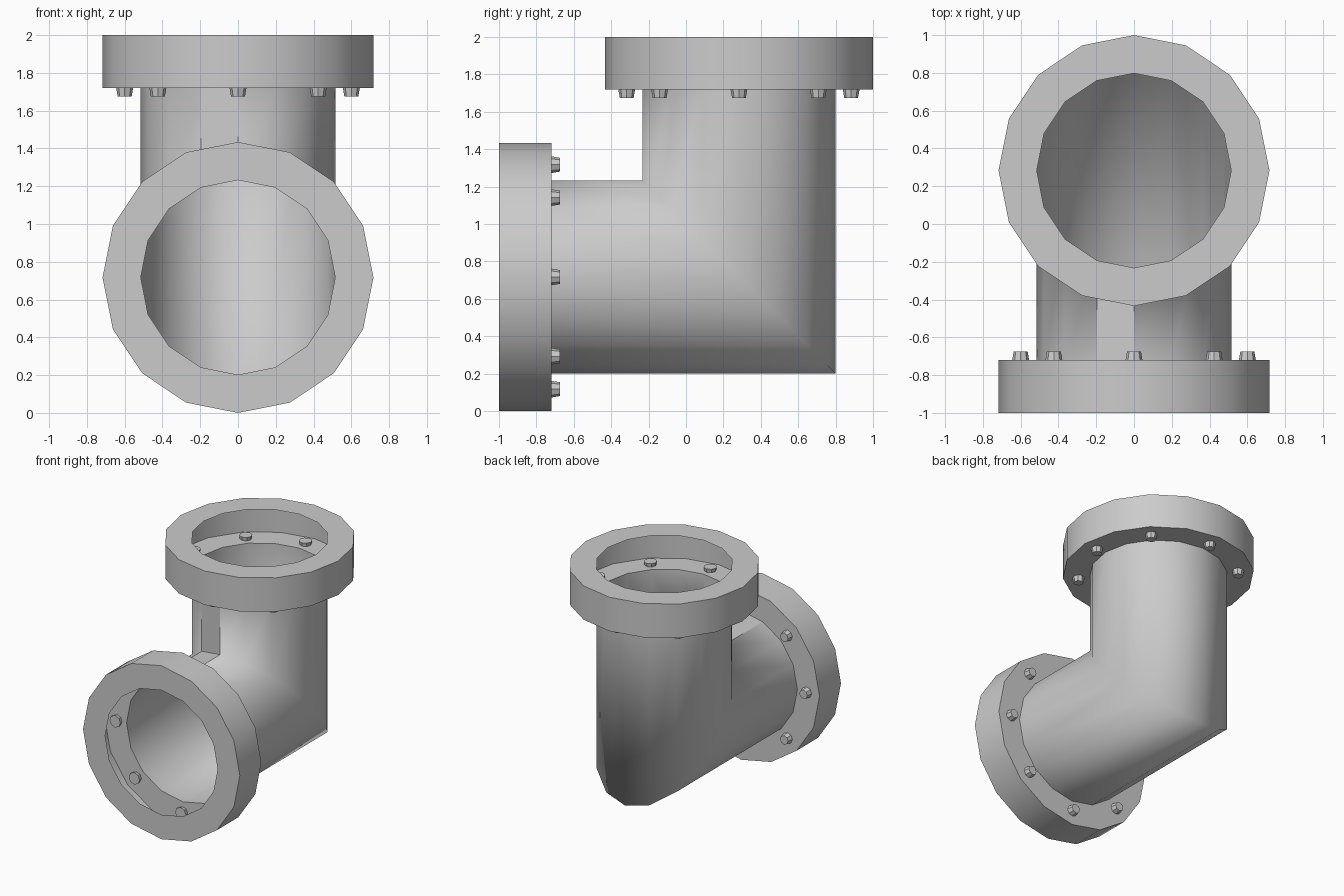
import bpy, bmesh, math
from mathutils import Vector

if "Cube" in bpy.data.objects:
    bpy.data.objects.remove(bpy.data.objects["Cube"])

SIDES = 16
R_FLANGE, R_PIPE, R_BOLTS = 0.717, 0.515, 0.6
AXIS_Z = 0.717      # height of the horizontal leg's axis
AXIS_Y = 0.283      # y of the vertical leg's axis
DEPTH = 0.28        # flange depth


def front(x, u, d):
    """Point on the horizontal leg, d inward from the front opening."""
    return Vector((x, -1 + d, AXIS_Z + u))


def top(x, u, d):
    """Point on the vertical leg, d down from the top opening."""
    return Vector((x, AXIS_Y - u, 2 - d))


def miter(x, u, d):
    """Point on the 45 degree joint between the legs."""
    return Vector((x, AXIS_Y - u, AXIS_Z + u))


def ring(place, r, d, n=SIDES, cx=0, cu=0):
    return [place(cx + r * math.sin(2 * math.pi * i / n),
                  cu + r * math.cos(2 * math.pi * i / n), d) for i in range(n)]


def skin(bm, rings, caps=False):
    """Bridge successive rings with quads."""
    loops = [[bm.verts.new(p) for p in r] for r in rings]
    n = len(loops[0])
    for a, b in zip(loops, loops[1:]):
        for i in range(n):
            j = (i + 1) % n
            bm.faces.new((a[i], a[j], b[j], b[i]))
    if caps:
        bm.faces.new(loops[0])
        bm.faces.new(loops[-1])


def finish(bm, name, angle):
    bmesh.ops.recalc_face_normals(bm, faces=bm.faces[:])
    me = bpy.data.meshes.new(name)
    bm.to_mesh(me)
    bm.free()
    ob = bpy.data.objects.new(name, me)
    bpy.context.collection.objects.link(ob)
    bpy.ops.object.select_all(action='DESELECT')
    ob.select_set(True)
    bpy.context.view_layer.objects.active = ob
    if angle is None:
        bpy.ops.object.shade_smooth()
    else:
        bpy.ops.object.shade_smooth_by_angle(angle=math.radians(angle))
    return ob


# Mitred elbow pipe, open at both ends
bm = bmesh.new()
skin(bm, [ring(front, R_PIPE, DEPTH), ring(miter, R_PIPE, 0), ring(top, R_PIPE, DEPTH)])
pipe = finish(bm, "elbow_pipe", None)

# One flat strip along the inside of the bend
for p in pipe.data.polygons:
    if -0.15 < p.center.x < 0 and p.center.y < -0.15 and p.center.z > 1.15:
        p.use_smooth = False

for name, place in (("front", front), ("top", top)):
    # Hollow flange: face ring, outer wall, back ring
    bm = bmesh.new()
    skin(bm, [ring(place, R_PIPE, 0), ring(place, R_FLANGE, 0),
              ring(place, R_FLANGE, DEPTH), ring(place, R_PIPE, DEPTH)])
    finish(bm, name + "_flange", 30)

    # Eight tapered bolts through the back ring
    bm = bmesh.new()
    for k in range(8):
        a = k * math.pi / 4
        cx, cu = R_BOLTS * math.sin(a), R_BOLTS * math.cos(a)
        skin(bm, [ring(place, 0.05, DEPTH - 0.03, 8, cx, cu),
                  ring(place, 0.037, DEPTH + 0.045, 8, cx, cu)], caps=True)
    finish(bm, name + "_bolts", 30)
